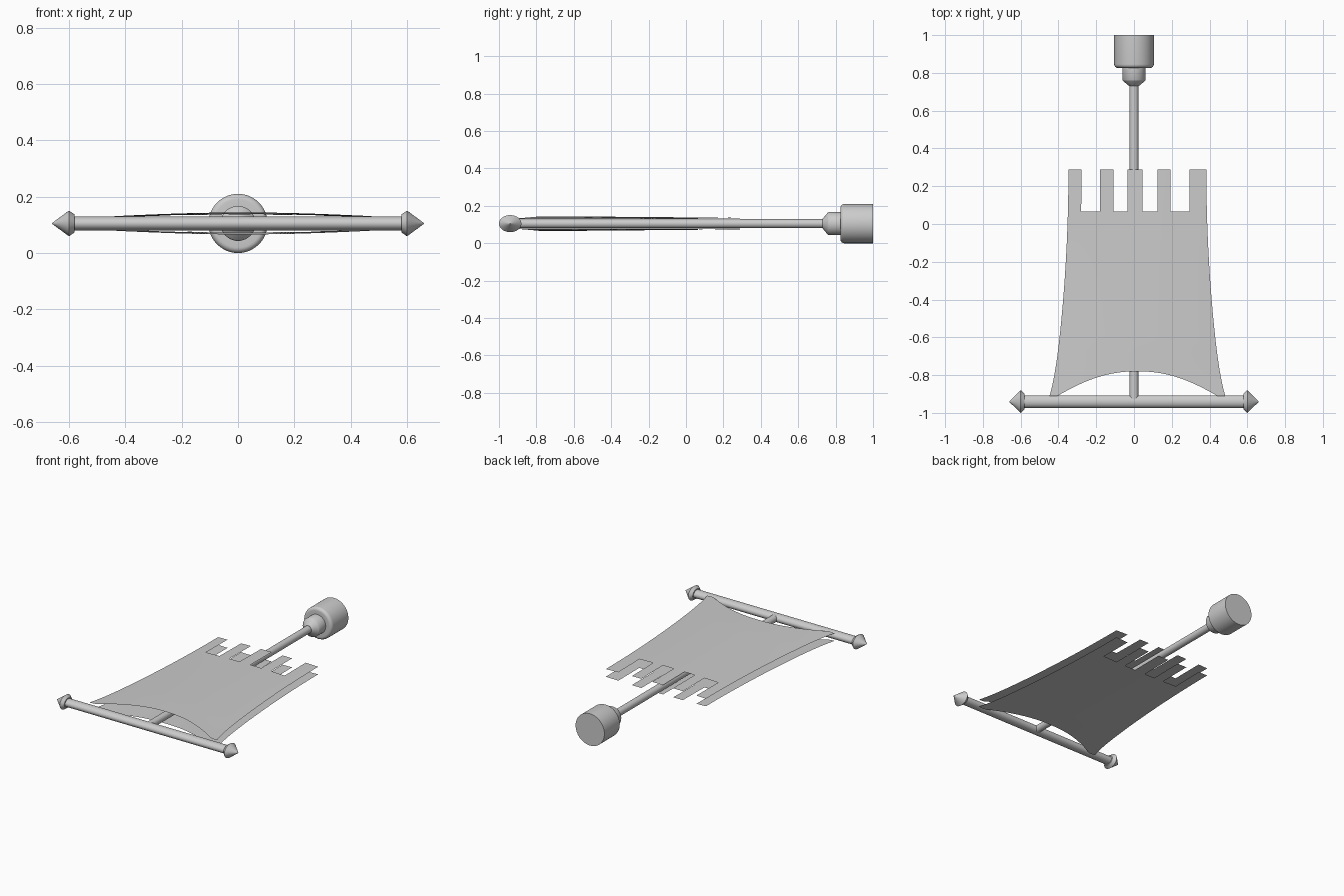
import bpy, bmesh, math

if "Cube" in bpy.data.objects:
    bpy.data.objects.remove(bpy.data.objects["Cube"])

CZ = 0.105       # height of the pole axis
BAR_Y = -0.94    # crossbar position


def finish(name, bm, smooth_angle=35):
    bmesh.ops.recalc_face_normals(bm, faces=bm.faces)
    me = bpy.data.meshes.new(name)
    bm.to_mesh(me)
    bm.free()
    ob = bpy.data.objects.new(name, me)
    bpy.context.collection.objects.link(ob)
    bpy.ops.object.select_all(action='DESELECT')
    ob.select_set(True)
    bpy.context.view_layer.objects.active = ob
    bpy.ops.object.shade_smooth_by_angle(angle=math.radians(smooth_angle))
    return ob


def lathe(name, profile, place, n=32):
    """Turn (distance, radius) points; place(d, a, b) gives the coordinates."""
    bm = bmesh.new()
    rings = []
    for d, r in profile:
        rings.append([bm.verts.new(place(d, r * math.cos(2 * math.pi * i / n),
                                         r * math.sin(2 * math.pi * i / n)))
                      for i in range(n)])
    for a, b in zip(rings, rings[1:]):
        for i in range(n):
            j = (i + 1) % n
            bm.faces.new((a[i], a[j], b[j], b[i]))
    bm.faces.new(rings[0])
    bm.faces.new(rings[-1])
    return finish(name, bm)


def along_y(d, a, b):
    return (a, d, CZ + b)


def along_x(d, a, b):
    # crossbar section is a flattened ellipse
    return (d, BAR_Y + a, CZ + 0.76 * b)


# pole, and the stepped knob at its far end
lathe("pole", [(BAR_Y - 0.008, 0.024), (0.76, 0.024)], along_y)
knob = [(0.73, 0.025), (0.757, 0.058), (0.763, 0.062), (0.826, 0.062), (0.826, 0.085)]
for k in range(1, 7):
    t = k / 6 * math.pi / 2
    knob.append((0.846 - 0.02 * math.cos(t), 0.085 + 0.02 * math.sin(t)))
knob.append((1.0, 0.105))
lathe("pole_knob", knob, along_y, 48)

# crossbar with pointed finials
lathe("crossbar", [(-0.585, 0.033), (0.585, 0.033)], along_x)
for side, label in ((-1, "left"), (1, "right")):
    lathe("finial_" + label,
          [(side * 0.58, 0.042), (side * 0.60, 0.06), (side * 0.66, 0.002)], along_x)

# banner cloth: one sheet either side of the pole
TOP, NOTCH, MID = 0.288, 0.065, 0.018
TABS = [(-1, -0.81), (-0.54, -0.345), (-0.142, 0.074), (0.29, 0.48), (0.753, 1)]


def cloth_point(s, y, side):
    t = (TOP - y) / (TOP + 0.91)
    half = 0.365 + 0.085 * t ** 2 + 0.015 * t ** 12
    bulge = 0.006 + 0.008 * min(1, t * 1.3)
    off = 0.025 + bulge * (1 - s * s)
    return (MID + s * half, y, CZ + side * off)


def hem(s):
    # arched lower edge
    return -0.78 - 0.13 * min(1, abs(s) / 0.91) ** 2.2


edges = [e for tab in TABS for e in tab]
cols = []
for a, b in zip(edges, edges[1:]):
    cols += [a + (b - a) * k / 6 for k in range(6)]
cols += [1.0]
cols = sorted(cols + [-0.91, 0.91])
ROWS, TAB_ROWS = 28, 5

for side, label in ((1, "upper"), (-1, "lower")):
    bm = bmesh.new()
    grid = []
    for s in cols:
        y0 = hem(s)
        ys = [y0 + (NOTCH - y0) * j / ROWS for j in range(ROWS + 1)]
        ys += [NOTCH + (TOP - NOTCH) * j / TAB_ROWS for j in range(1, TAB_ROWS + 1)]
        grid.append([bm.verts.new(cloth_point(s, y, side)) for y in ys])
    for i in range(len(cols) - 1):
        m = (cols[i] + cols[i + 1]) / 2
        in_tab = any(a < m < b for a, b in TABS)
        for j in range(ROWS + (TAB_ROWS if in_tab else 0)):
            bm.faces.new((grid[i][j], grid[i + 1][j],
                          grid[i + 1][j + 1], grid[i][j + 1]))
    bmesh.ops.delete(bm, geom=[v for v in bm.verts if not v.link_faces], context='VERTS')
    ob = finish("banner_" + label + "_cloth", bm)
    # make the sheets face away from the pole
    if ob.data.polygons[0].normal.z * side < 0:
        ob.data.flip_normals()
